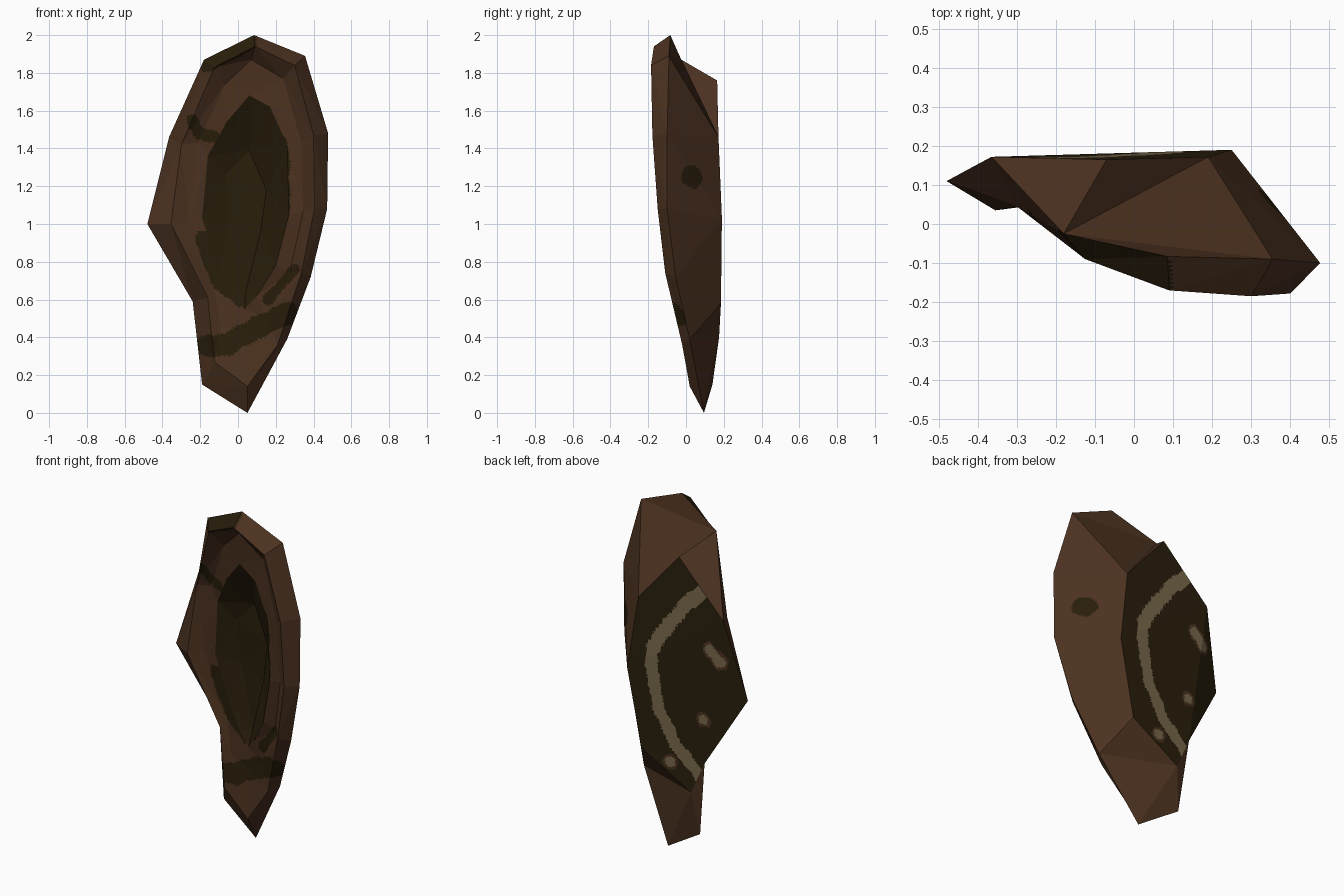
import bpy, bmesh, math
from mathutils import Vector, noise

if "Cube" in bpy.data.objects:
    bpy.data.objects.remove(bpy.data.objects["Cube"])

def material(name, rgb):
    m = bpy.data.materials.new(name)
    m.diffuse_color = (*rgb, 1)
    m.use_nodes = True
    m.node_tree.nodes["Principled BSDF"].inputs["Base Color"].default_value = m.diffuse_color
    return m

def lin(*c):
    return tuple((v / 255 / 12.92) if v < 10 else ((v / 255 + .055) / 1.055) ** 2.4 for v in c)

BROWN, MOSS, TAN = 0, 1, 2
bm = bmesh.new()
tag = bm.faces.layers.int.new("region")   # 0 side, 1 front, 2 back

def ring(points):
    return [bm.verts.new(p) for p in points]

# Outline rim, starting at the bottom tip and running clockwise seen from the front
rim = ring([(.05, .095, 0), (-.19, .14, .15), (-.24, .17, .59), (-.48, .11, 1), (-.365, .172, 1.46),
            (-.18, -.025, 1.87), (.085, -.083, 2), (.355, -.09, 1.89), (.477, -.1, 1.48),
            (.472, -.1, 1.08), (.385, -.055, .72), (.26, .02, .39)])
# Front lip
lip = ring([(.05, .02, .14), (-.125, .05, .27), (-.16, .06, .61), (-.355, .035, 1), (-.30, .045, 1.42),
            (-.125, -.09, 1.83), (.09, -.17, 1.94), (.3, -.185, 1.84), (.4, -.178, 1.47),
            (.405, -.15, 1.08), (.335, -.11, .74), (.21, -.02, .36)])
# Groove behind the lip
groove = ring([(.04, .05, .42), (-.09, .07, .46), (-.13, .08, .68), (-.26, .06, 1.03), (-.21, .05, 1.43),
               (-.07, -.03, 1.74), (.07, -.09, 1.87), (.24, -.11, 1.77), (.335, -.12, 1.43),
               (.345, -.1, 1.07), (.275, -.05, .75), (.15, .01, .5)])
# Opening of the hollow
mouth = ring([(.035, .05, .55), (-.03, .06, .62), (-.1, .07, .76), (-.19, .06, 1.03), (-.16, .04, 1.36),
              (-.06, -.02, 1.54), (.06, -.07, 1.68), (.17, -.09, 1.62), (.26, -.1, 1.42),
              (.27, -.09, 1.05), (.2, -.05, .78), (.1, .01, .62)])
# Floor of the hollow
a, b, c, d, e, f = floor = ring([(.06, .07, 1.39), (.15, .06, 1.18), (.12, .07, .96),
                                 (.04, .08, .64), (-.045, .1, 1), (-.065, .08, 1.26)])
bed = [d, d, e, e, f, a, a, a, b, c, c, d]
# Back plate corners
A, E, F, G, H = ring([(-.07, .165, 1.76), (-.155, .175, .4), (.16, .185, .58), (.25, .19, 1.03), (.19, .172, 1.46)])
D, C, B = rim[2], rim[3], rim[4]
back = [E, E, D, C, B, A, A, H, G, G, F, F]

def face(verts, region, mat):
    verts = list(dict.fromkeys(verts))
    if len(verts) > 2:
        fc = bm.faces.new(verts)
        fc[tag], fc.material_index = region, mat

def strip(r, s, region, mat, skip=()):
    for i in range(12):
        if i not in skip:
            j = (i + 1) % 12
            face([r[i], r[j], s[j], s[i]], region, mat)

strip(back, rim, 0, BROWN, skip=(5, 6))
# Notched top behind the rim
T1, T2, T3 = rim[5:8]
for tri in ([T1, T2, T3], [T1, T3, H], [T1, H, A]):
    face(tri, 0, BROWN)
strip(rim, lip, 1, BROWN)
strip(lip, groove, 1, BROWN)
strip(groove, mouth, 1, BROWN)
strip(mouth, bed, 1, MOSS)
face(floor, 1, MOSS)
face([D, C, B], 2, MOSS)
face([A, B, D, E, F, G, H], 2, MOSS)
bmesh.ops.recalc_face_normals(bm, faces=bm.faces)

# Cut the flat facets finely so painted patches can follow curved borders
bmesh.ops.triangulate(bm, faces=bm.faces)
for _ in range(7):
    long_edges = [ed for ed in bm.edges if ed.calc_length() > .022]
    if not long_edges:
        break
    bmesh.ops.subdivide_edges(bm, edges=long_edges, cuts=1)
    bmesh.ops.triangulate(bm, faces=bm.faces)

def dist(p, path):
    """Distance from p to a polyline in the x-z plane."""
    best = 9
    for s, t in zip(path, path[1:] or path):
        s, t = Vector(s), Vector(t)
        w = t - s
        k = max(0, min(1, (p - s).dot(w) / w.length_squared)) if w.length else 0
        best = min(best, (p - s - w * k).length)
    return best

# Painted patches: (path, half width)
moss_front = [([(-.17, .35), (-.06, .36), (.08, .44), (.26, .53)], .057),
              ([(.16, .6), (.21, .66), (.3, .76)], .028),
              ([(-.24, 1.55), (-.21, 1.48), (-.12, 1.46)], .03),
              ([(-.17, 1.84), (-.04, 1.9), (.07, 1.96)], .035),
              ([(-.18, .92), (-.14, .8), (-.08, .68), (.02, .61)], .045),
              ([(.05, 1.62), (.17, 1.52), (.235, 1.4), (.24, 1.1), (.15, .8)], .035)]
stripe = [(-.25, 1.62), (-.1, 1.47), (.015, 1.316), (.085, 1.2), (.099, 1.1), (.047, .836), (-.05, .66), (-.21, .51)]
spots = [[(-.28, 1.27), (-.34, 1.21)], [(-.237, .845)], [(-.024, .544)]]

for fc in bm.faces:
    m = fc.calc_center_median()
    p = Vector((m.x, m.z))
    wob = .012 * noise.noise(m * 18)
    if fc[tag] == 1:
        if any(dist(p, path) < w + wob for path, w in moss_front):
            fc.material_index = MOSS
    elif fc[tag] == 2:
        ds = min(dist(p, s) for s in spots)
        if dist(p, stripe) < .039 + wob or ds < .031 + wob:
            fc.material_index = TAN
        elif ds < .046 + wob:
            fc.material_index = BROWN
    elif m.x > .2 and math.hypot(m.y - .03, m.z - 1.25) < .055 + wob:
        fc.material_index = MOSS

mesh = bpy.data.meshes.new("hollow_bark_shell")
bm.to_mesh(mesh)
bm.free()
for mat in (material("bark brown", lin(76, 50, 32)), material("dark moss", lin(41, 30, 11)),
            material("pale tan", lin(120, 104, 75))):
    mesh.materials.append(mat)
bpy.context.collection.objects.link(bpy.data.objects.new("hollow_bark_shell", mesh))
